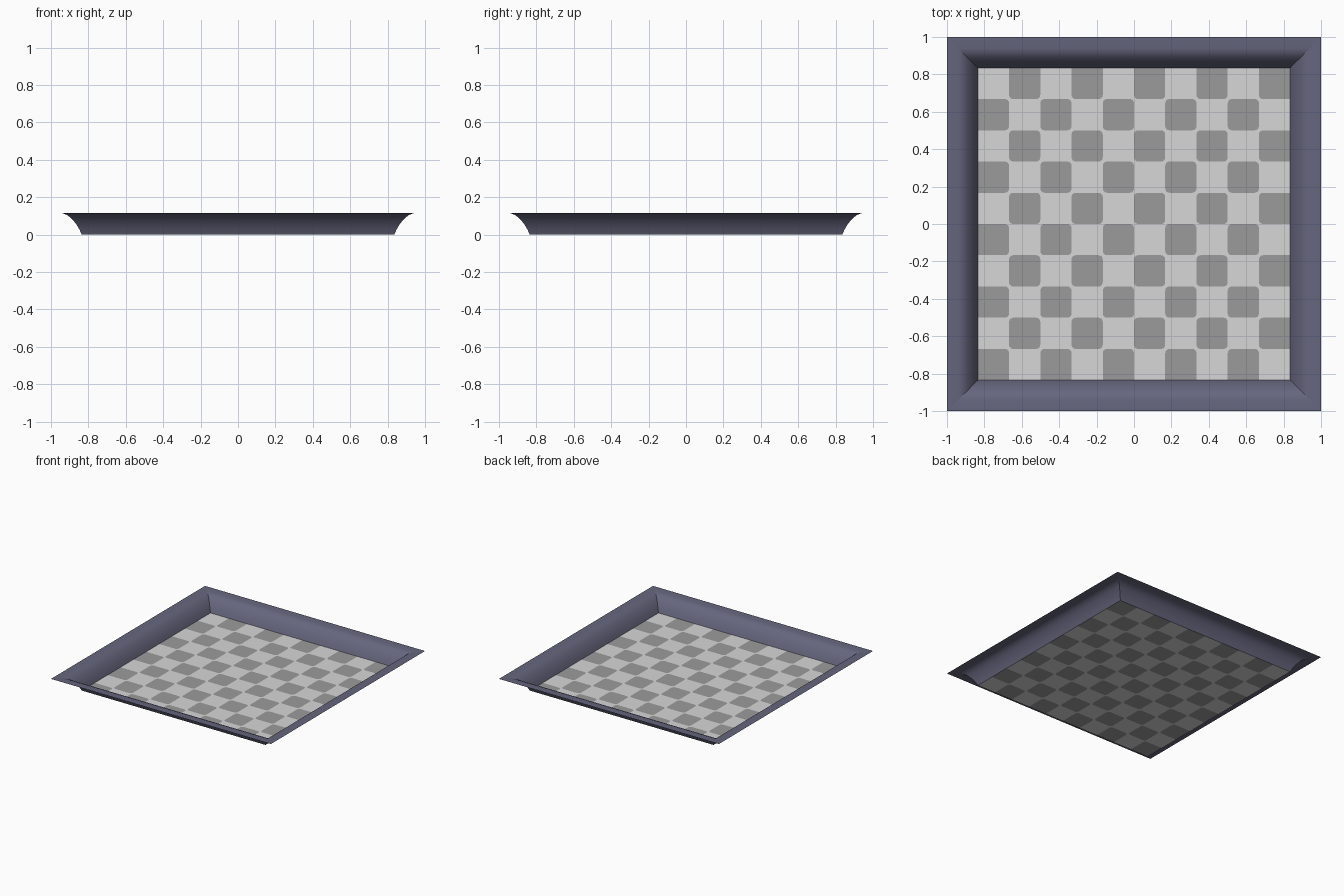
import bpy, bmesh, math

if "Cube" in bpy.data.objects:
    bpy.data.objects.remove(bpy.data.objects["Cube"])

def material(name, rgb):
    m = bpy.data.materials.new(name)
    m.diffuse_color = (*rgb, 1)
    m.use_nodes = True
    m.node_tree.nodes["Principled BSDF"].inputs["Base Color"].default_value = m.diffuse_color
    return m

rim_mat = material("slate_blue", (0.133, 0.133, 0.21))
light_mat = material("light_grey", (0.68, 0.68, 0.68))
dark_mat = material("mid_grey", (0.33, 0.33, 0.33))

def make_object(name, bm, mats):
    mesh = bpy.data.meshes.new(name)
    bm.to_mesh(mesh)
    bm.free()
    for m in mats:
        mesh.materials.append(m)
    ob = bpy.data.objects.new(name, mesh)
    bpy.context.collection.objects.link(ob)
    return ob

HALF = 0.835      # half width of the floor
N = 10            # tiles per side
TILE = 2 * HALF / N
R = 0.022         # corner rounding of dark tiles

# Checkered floor: light squares, dark squares with rounded inner corners
bm = bmesh.new()

def face(points, index):
    f = bm.faces.new([bm.verts.new((x, y, 0)) for x, y in points])
    f.material_index = index

for i in range(N):
    for j in range(N):
        x0, y0 = -HALF + i * TILE, -HALF + j * TILE
        corners = [(x0, y0), (x0 + TILE, y0), (x0 + TILE, y0 + TILE), (x0, y0 + TILE)]
        if (i + j) % 2:
            face(corners, 0)
            continue
        outline = []
        for k, (cx, cy) in enumerate(corners):
            if max(abs(cx), abs(cy)) > HALF - 0.01:
                outline.append((cx, cy))
                continue
            ox = cx + (R if k in (0, 3) else -R)
            oy = cy + (R if k in (0, 1) else -R)
            arc = []
            for s in range(5):
                a = math.pi + k * math.pi / 2 + s * math.pi / 8
                arc.append((ox + R * math.cos(a), oy + R * math.sin(a)))
            outline += arc
            # light fillet outside the rounded corner
            for p, q in zip(arc, arc[1:]):
                face([(cx, cy), q, p], 0)
        face(outline, 1)
bmesh.ops.remove_doubles(bm, verts=bm.verts, dist=0.0001)
make_object("checkered_floor", bm, [light_mat, dark_mat])

# Flared rim: one profile carried around the square with mitred corners
profile = [(HALF, 0), (0.848, 0.028), (0.866, 0.058), (0.889, 0.085),
           (0.913, 0.105), (0.94, 0.115), (1.0, 0.115)]
bm = bmesh.new()
rings = [[bm.verts.new((sx * r, sy * r, z))
          for sx, sy in ((-1, -1), (1, -1), (1, 1), (-1, 1))] for r, z in profile]
for a, b in zip(rings, rings[1:]):
    for k in range(4):
        n = (k + 1) % 4
        bm.faces.new((a[k], b[k], b[n], a[n]))
    for k in range(4):
        bm.edges.get((a[k], b[k])).smooth = False   # keep mitres crisp
for f in bm.faces:
    f.smooth = True
make_object("flared_rim", bm, [rim_mat])
